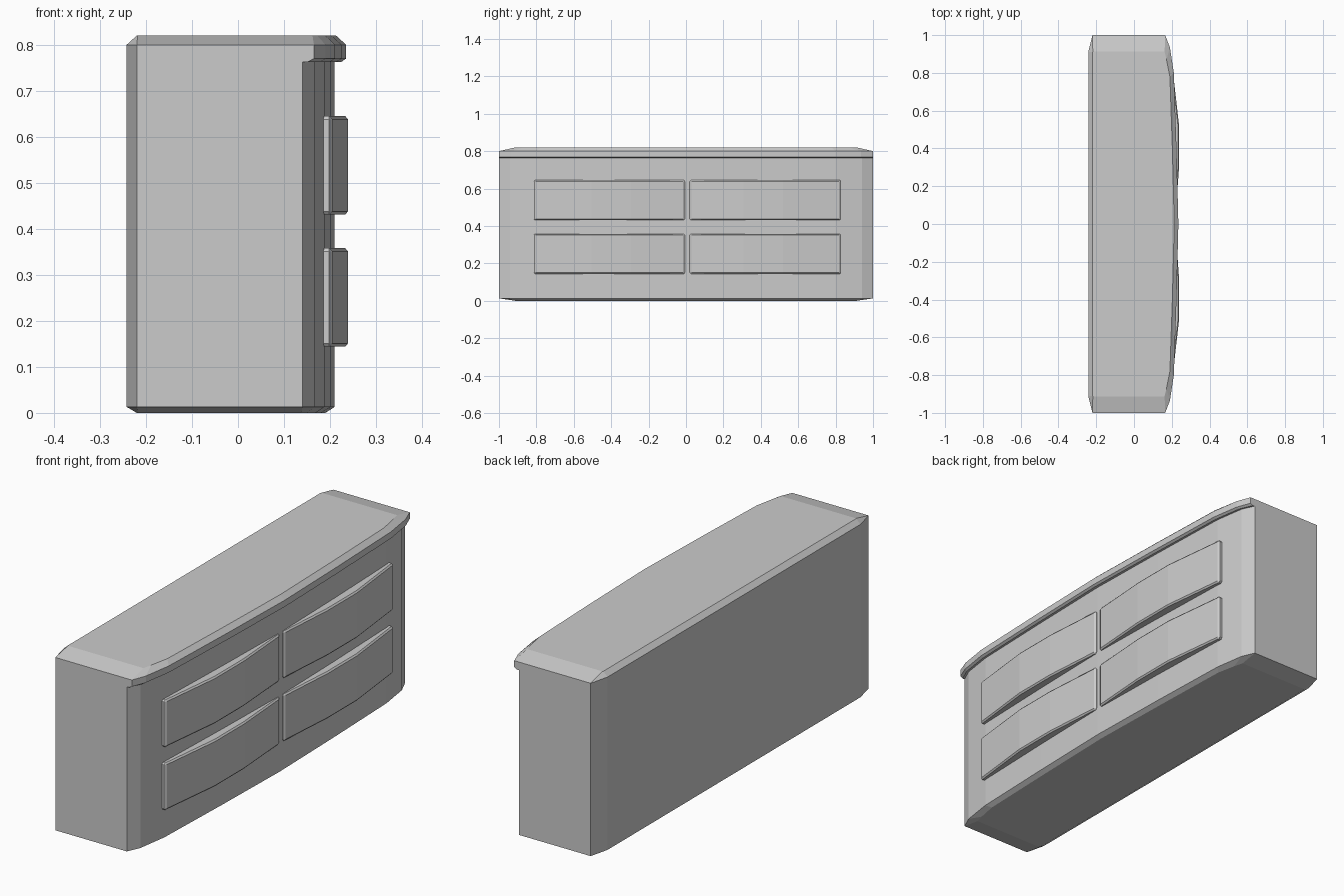
import bpy
import bmesh

if "Cube" in bpy.data.objects:
    bpy.data.objects.remove(bpy.data.objects["Cube"])


def loft(name, levels):
    """Stack (z, outline) rings with matching point counts and cap both ends."""
    bm = bmesh.new()
    rings = [[bm.verts.new((x, y, z)) for x, y in outline] for z, outline in levels]
    n = len(rings[0])
    for a, b in zip(rings, rings[1:]):
        for i in range(n):
            j = (i + 1) % n
            bm.faces.new((a[i], a[j], b[j], b[i]))
    bm.faces.new(rings[0])
    bm.faces.new(rings[-1])
    bmesh.ops.recalc_face_normals(bm, faces=bm.faces)
    mesh = bpy.data.meshes.new(name)
    bm.to_mesh(mesh)
    bm.free()
    obj = bpy.data.objects.new(name, mesh)
    bpy.context.collection.objects.link(obj)
    return obj


def mirrored(half, middle):
    """Full outline from its +y half (back to front) and the middle front point."""
    return half + [(middle, 0)] + [(x, -y) for x, y in reversed(half)]


# Cabinet outlines: bowed front, chamfered back corners
back = [(-.242, .91), (-.22, 1)]
body = mirrored(back + [(.14, 1), (.167, .94), (.188, .8), (.201, .4)], .21)
base = mirrored([(-.22, .91), (-.218, .912), (.138, .912), (.15, .87), (.168, .78), (.18, .4)], .19)
lip = mirrored(back + [(.165, 1), (.19, .935), (.211, .8), (.225, .4)], .235)
lip_low = mirrored(back + [(.152, 1), (.179, .938), (.2, .8), (.214, .4)], .225)
top = mirrored([(-.22, .91), (-.218, .912), (.162, .912), (.172, .87), (.19, .78), (.203, .4)], .213)

# Cabinet with overhanging top
loft("cabinet_body", [(0, base), (.013, body), (.765, body), (.763, lip_low),
                      (.77, lip), (.80, lip), (.82, top)])


# Bowed drawer fronts with chamfered edges
def drawer(name, side, z0, z1):
    front = [(.205, .81), (.239, .51), (.239, .3), (.219, .022)]
    shift = .008 if side > 0 else -.006

    def outline(d):
        pts = [(.186, .82 - d), (.198, .82 - d)]
        pts += [(x - d, y) for x, y in front]
        pts += [(.212, .012 + d), (.2, .012 + d)]
        return [(x, side * (y + shift)) for x, y in pts]

    loft(name, [(z0, outline(.006)), (z0 + .007, outline(0)),
                (z1 - .007, outline(0)), (z1, outline(.006))])


for row, (z0, z1) in (("lower", (.144, .358)), ("upper", (.431, .645))):
    drawer(row + "_drawer_left", -1, z0, z1)
    drawer(row + "_drawer_right", 1, z0, z1)
